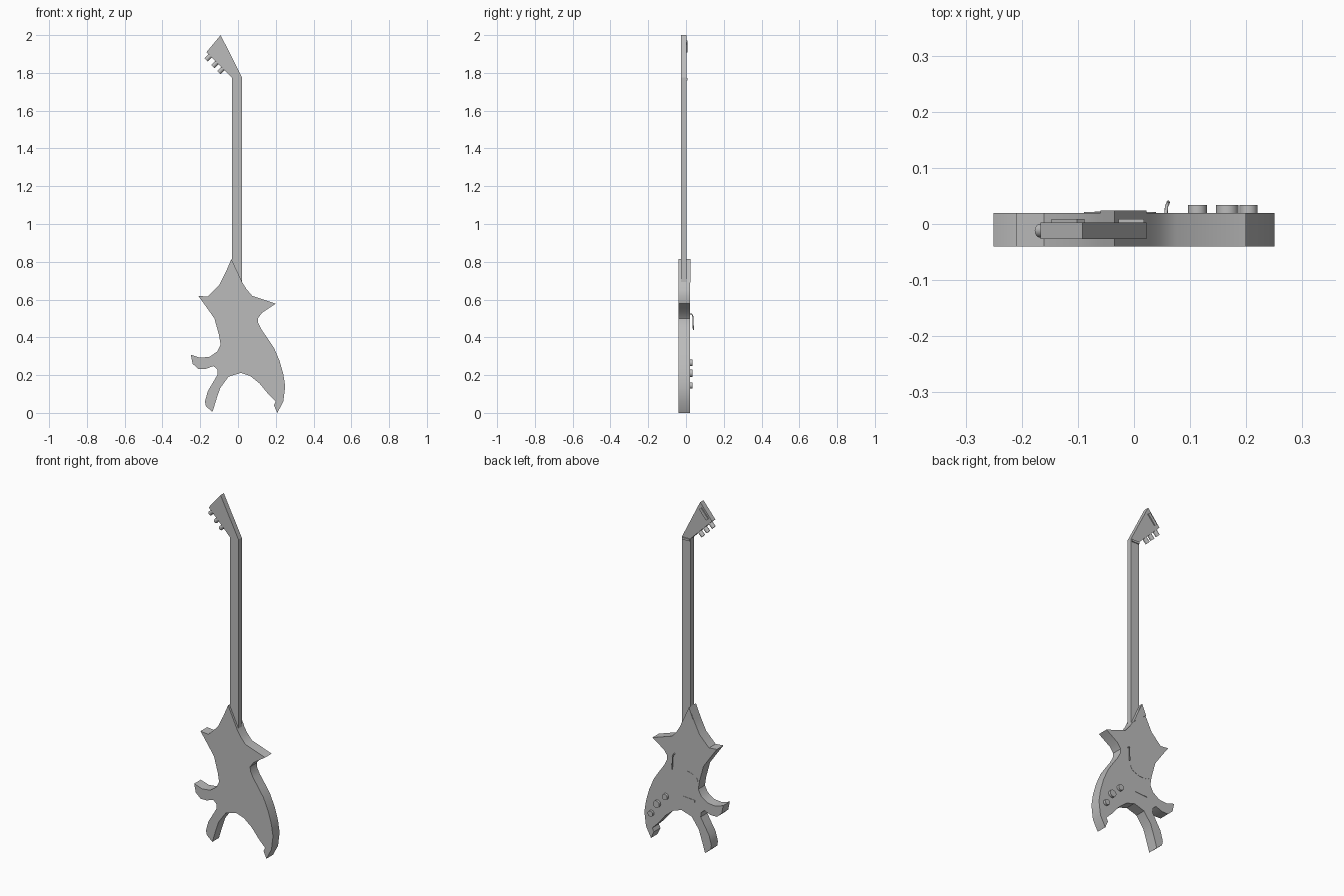
import bpy
import bmesh
import math
from mathutils import Vector

cube = bpy.data.objects.get("Cube")
if cube:
    bpy.data.objects.remove(cube, do_unlink=True)

grey = bpy.data.materials.new("plain_grey")
grey.use_nodes = True
grey.diffuse_color = (0.5, 0.5, 0.5, 1)
grey.node_tree.nodes["Principled BSDF"].inputs["Base Color"].default_value = (0.5, 0.5, 0.5, 1)


def finish(name, bm, smooth=True):
    """Turn a bmesh into a named grey object."""
    bmesh.ops.recalc_face_normals(bm, faces=bm.faces)
    mesh = bpy.data.meshes.new(name)
    bm.to_mesh(mesh)
    bm.free()
    mesh.materials.append(grey)
    obj = bpy.data.objects.new(name, mesh)
    bpy.context.collection.objects.link(obj)
    if smooth:
        bpy.ops.object.select_all(action="DESELECT")
        bpy.context.view_layer.objects.active = obj
        obj.select_set(True)
        bpy.ops.object.shade_smooth_by_angle(angle=math.radians(35))
    return obj


def slab(name, outline, y_front, y_back, smooth=False):
    """Extrude an x-z outline through the thickness of the instrument."""
    bm = bmesh.new()
    face = bm.faces.new([bm.verts.new((x, y_front, z)) for x, z in outline])
    moved = bmesh.ops.extrude_face_region(bm, geom=[face])["geom"]
    verts = [v for v in moved if isinstance(v, bmesh.types.BMVert)]
    bmesh.ops.translate(bm, verts=verts, vec=(0, y_back - y_front, 0))
    return finish(name, bm, smooth)


def bar_outline(start, end, width):
    """Rectangle of a given width around a line."""
    a, b = Vector(start), Vector(end)
    side = (b - a).orthogonal().normalized() * width / 2
    return [a + side, b + side, b - side, a - side]


def cylinder(name, start, end, radius, sides=24):
    """Round rod between two points."""
    a, b = Vector(start), Vector(end)
    bm = bmesh.new()
    bmesh.ops.create_cone(bm, cap_ends=True, segments=sides, radius1=radius,
                          radius2=radius, depth=(b - a).length)
    turn = (b - a).to_track_quat("Z", "Y").to_matrix()
    bmesh.ops.rotate(bm, verts=bm.verts, cent=(0, 0, 0), matrix=turn)
    bmesh.ops.translate(bm, verts=bm.verts, vec=(a + b) / 2)
    return finish(name, bm)


FACE = 0.02    # playing face of the body
BACK = -0.04   # rear face of the body

# Body: horned outline, clockwise in hundredths from the upper tip
body = [
    (-3.5, 81.5), (2.3, 69), (4.5, 65.5), (7.5, 62), (20, 57.8), (12.7, 53),
    (10.5, 50), (10.7, 47.5), (12.5, 44), (16, 39), (19, 34.5), (22, 27.5),
    (24, 20.5), (25, 14), (24, 6), (20.8, 0), (19, 4), (20, 6),
    (16, 10), (11.5, 15.5), (6.5, 19.5), (1.5, 21.2), (-5, 19.2), (-9.5, 13),
    (-11.5, 7), (-13.5, 0.5), (-17, 3.5), (-17.5, 6), (-16, 11.5), (-13, 16.5),
    (-10.7, 20.5), (-11, 23), (-13, 24.8), (-17, 23.3), (-21, 23.3), (-24, 26),
    (-25, 30.8), (-20, 29.2), (-15, 29.7), (-11, 32.5), (-9.2, 36), (-10, 41),
    (-12.5, 50), (-16, 55), (-21, 62), (-16, 61.5), (-10, 67.5), (-6.5, 74.5),
]
slab("body", [(x / 100, z / 100) for x, z in body], BACK, FACE, smooth=True)

# Raised plate on the upper tip of the body
slab("tip_plate", [(-0.035, 0.815), (0.022, 0.69), (-0.06, 0.755)], FACE, 0.024)

# Neck, nut and headstock
slab("neck", [(-0.032, 0.69), (0.022, 0.69), (0.022, 1.775), (-0.032, 1.775)], -0.027, 0.003)
slab("nut", bar_outline((-0.028, 1.766), (0.018, 1.766), 0.012), 0.003, 0.009)
head_corner = Vector((-0.167, 1.91))
head_base = Vector((-0.032, 1.775))
slab("headstock", [head_corner, head_base, (0.022, 1.775), (-0.092, 2.0)], -0.027, 0.003)
slab("headstock_plate", bar_outline((-0.095, 1.966), (-0.14, 1.914), 0.018), 0.003, 0.009)

# Tuning pegs along the lower edge of the headstock
along = (head_base - head_corner).normalized()
outward = Vector((-along.y, along.x)) * -1
for i, distance in enumerate((0.028, 0.078, 0.123)):
    root = head_corner + along * distance
    tip = root + outward * 0.03
    inner = root - outward * 0.005
    cylinder(f"tuning_peg_{i + 1}", (inner.x, -0.012, inner.y),
             (tip.x, -0.012, tip.y), 0.012, sides=16)

# Oval pickup cover, tilted on the face
tilt = math.radians(10)
oval = []
for i in range(32):
    angle = math.tau * i / 32
    u, v = 0.065 * math.cos(angle), 0.03 * math.sin(angle)
    oval.append((-0.025 + u * math.cos(tilt) - v * math.sin(tilt),
                 0.415 + u * math.sin(tilt) + v * math.cos(tilt)))
slab("pickup_cover", oval, FACE - 0.002, FACE + 0.001, smooth=True)

# Bridge bar
slab("bridge", bar_outline((0.008, 0.29), (-0.07, 0.285), 0.012), FACE - 0.002, FACE + 0.002)

# Control knobs
for i, (x, z, radius) in enumerate([(0.113, 0.265, 0.017), (0.166, 0.21, 0.02),
                                    (0.204, 0.145, 0.016)]):
    cylinder(f"control_knob_{i + 1}", (x, FACE - 0.002, z), (x, 0.034, z), radius)

# Bent lever arm hanging in front of the face
path = [(0.057, FACE - 0.002, 0.525), (0.058, 0.031, 0.523),
        (0.06, 0.036, 0.51), (0.061, 0.039, 0.44)]
curve = bpy.data.curves.new("lever_arm", "CURVE")
curve.dimensions = "3D"
curve.bevel_depth = 0.003
curve.bevel_resolution = 2
curve.use_fill_caps = True
spline = curve.splines.new("POLY")
spline.points.add(len(path) - 1)
for point, place in zip(spline.points, path):
    point.co = (*place, 1)
curve.materials.append(grey)
bpy.context.collection.objects.link(bpy.data.objects.new("lever_arm", curve))
